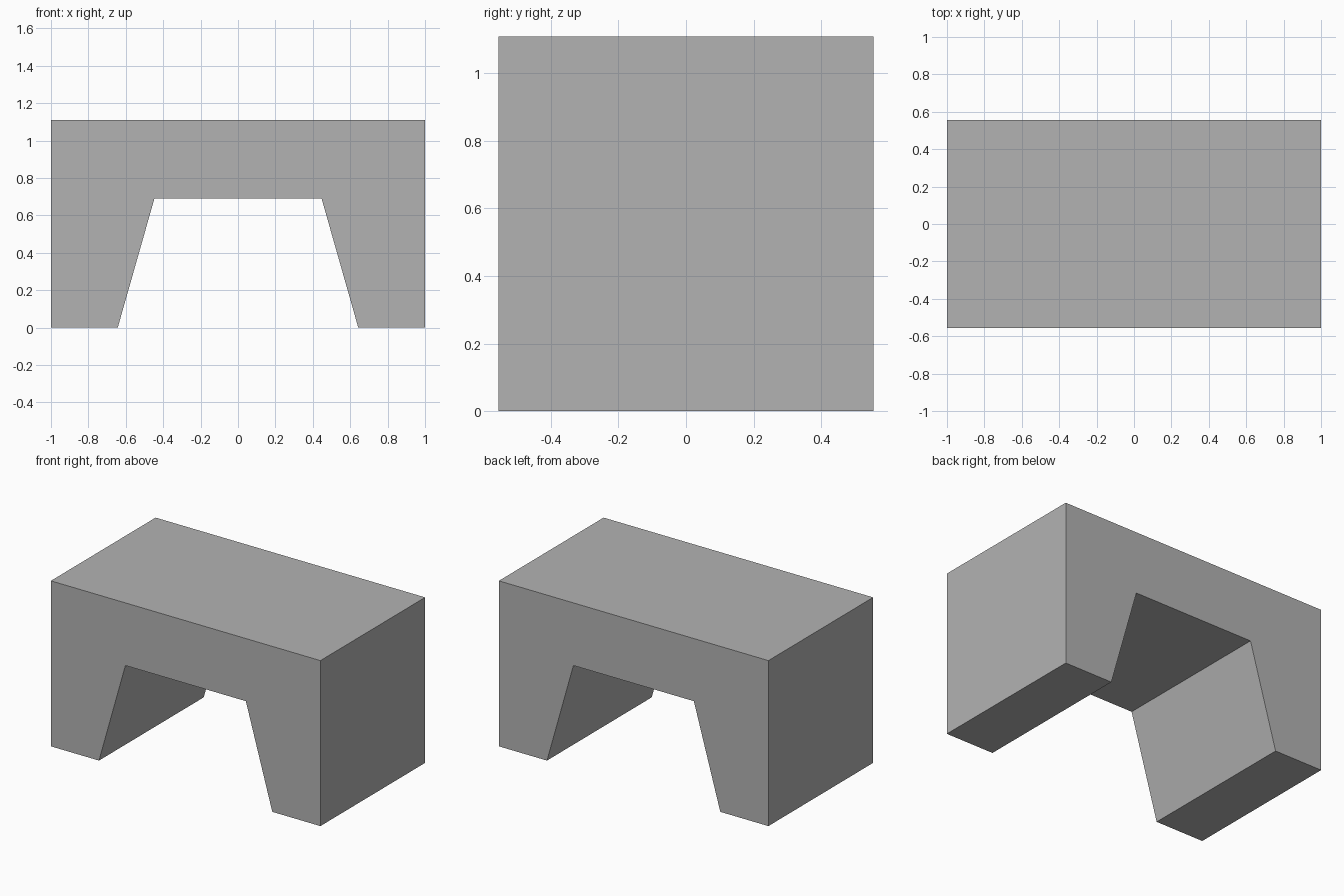
import bpy
import bmesh
from mathutils import Vector

cube = bpy.data.objects.get("Cube")
if cube:
    bpy.data.objects.remove(cube, do_unlink=True)

HEIGHT = 1.11
DEPTH = 1.11

# Plain grey material
grey = bpy.data.materials.new("plain_grey")
grey.use_nodes = True
colour = (0.45, 0.45, 0.45, 1)
grey.diffuse_color = colour
bsdf = next(n for n in grey.node_tree.nodes if n.type == 'BSDF_PRINCIPLED')
bsdf.inputs["Base Color"].default_value = colour

# Right half of the block profile, mirrored to form the tapered opening
half = [(0.447, 0.69), (0.643, 0), (1, 0), (1, HEIGHT)]
profile = half + [(-x, z) for x, z in reversed(half)]

# Extrude the profile from front to back
bm = bmesh.new()
front = bm.faces.new([bm.verts.new((x, -DEPTH / 2, z)) for x, z in profile])
extruded = bmesh.ops.extrude_face_region(bm, geom=[front], use_keep_orig=True)
moved = [v for v in extruded["geom"] if isinstance(v, bmesh.types.BMVert)]
bmesh.ops.translate(bm, verts=moved, vec=Vector((0, DEPTH, 0)))
bmesh.ops.recalc_face_normals(bm, faces=bm.faces)

mesh = bpy.data.meshes.new("bridge_block")
bm.to_mesh(mesh)
bm.free()
mesh.materials.append(grey)
block = bpy.data.objects.new("bridge_block", mesh)
bpy.context.collection.objects.link(block)
